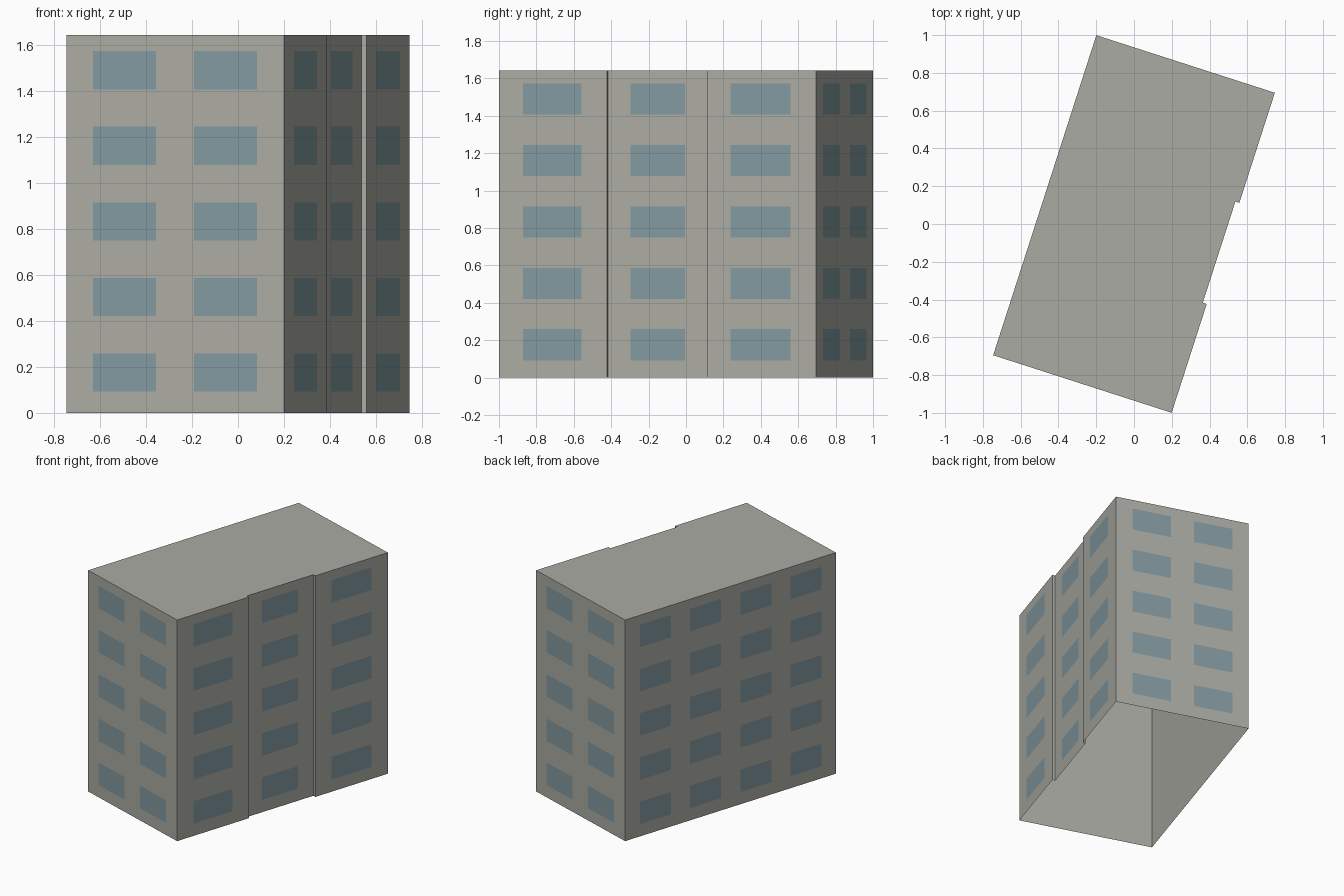
import bpy
import bmesh
from math import radians
from mathutils import Matrix, Vector

cube = bpy.data.objects.get("Cube")
if cube:
    bpy.data.objects.remove(cube, do_unlink=True)

HALF_W, HALF_L, HEIGHT = 0.4965, 0.89, 1.643
NOTCH_DEPTH, NOTCH_FRONT, NOTCH_BACK = 0.022, -0.285, 0.278
STOREYS, STOREY = 5, 0.3285
SILL, WINDOW_H, PROUD = 0.092, 0.167, 0.002
TURN = Matrix.Rotation(radians(-17.87), 4, 'Z')


def material(name, rgb):
    mat = bpy.data.materials.new(name)
    mat.use_nodes = True
    mat.diffuse_color = (*rgb, 1)
    mat.node_tree.nodes["Principled BSDF"].inputs["Base Color"].default_value = (*rgb, 1)
    return mat


concrete = material("warm grey concrete", (0.41, 0.41, 0.37))
glass = material("blue grey glass", (0.225, 0.32, 0.35))


def add_object(name, bm, mat):
    bm.transform(TURN)
    mesh = bpy.data.meshes.new(name)
    bm.to_mesh(mesh)
    bm.free()
    mesh.materials.append(mat)
    bpy.context.collection.objects.link(bpy.data.objects.new(name, mesh))


# Building shell: footprint with a shallow recess on one long side, open below
inner = HALF_W - NOTCH_DEPTH
footprint = [(-HALF_W, -HALF_L), (HALF_W, -HALF_L),
             (HALF_W, NOTCH_FRONT), (inner, NOTCH_FRONT),
             (inner, NOTCH_BACK), (HALF_W, NOTCH_BACK),
             (HALF_W, HALF_L), (-HALF_W, HALF_L)]
bm = bmesh.new()
low = [bm.verts.new((x, y, 0)) for x, y in footprint]
high = [bm.verts.new((x, y, HEIGHT)) for x, y in footprint]
for i in range(len(low)):
    j = (i + 1) % len(low)
    bm.faces.new((low[i], low[j], high[j], high[i]))
bm.faces.new(high)
add_object("building_shell", bm, concrete)


# Window plates: one column of panes per (centre, width) along a wall
def windows(name, normal, columns):
    out = Vector(normal)
    along = Vector((0, 0, 1)).cross(out)
    bm = bmesh.new()
    for centre, width, distance in columns:
        for storey in range(STOREYS):
            z = SILL + storey * STOREY
            corners = [(-1, 0), (1, 0), (1, 1), (-1, 1)]
            bm.faces.new([bm.verts.new(
                out * (distance + PROUD) + along * (centre + s * width / 2)
                + Vector((0, 0, z + t * WINDOW_H))) for s, t in corners])
    add_object(name, bm, glass)


end_columns = [(s * 0.231, 0.289, HALF_L) for s in (-1, 1)]
windows("front_windows", (0, -1, 0), end_columns)
windows("back_windows", (0, 1, 0), end_columns)
windows("left_side_windows", (1, 0, 0),
        [(-0.59, 0.33, HALF_W), (-0.005, 0.304, inner), (0.58, 0.336, HALF_W)])
windows("right_side_windows", (-1, 0, 0),
        [(s * 0.4245, 0.262, HALF_W) for s in (-1.5, -0.5, 0.5, 1.5)])
